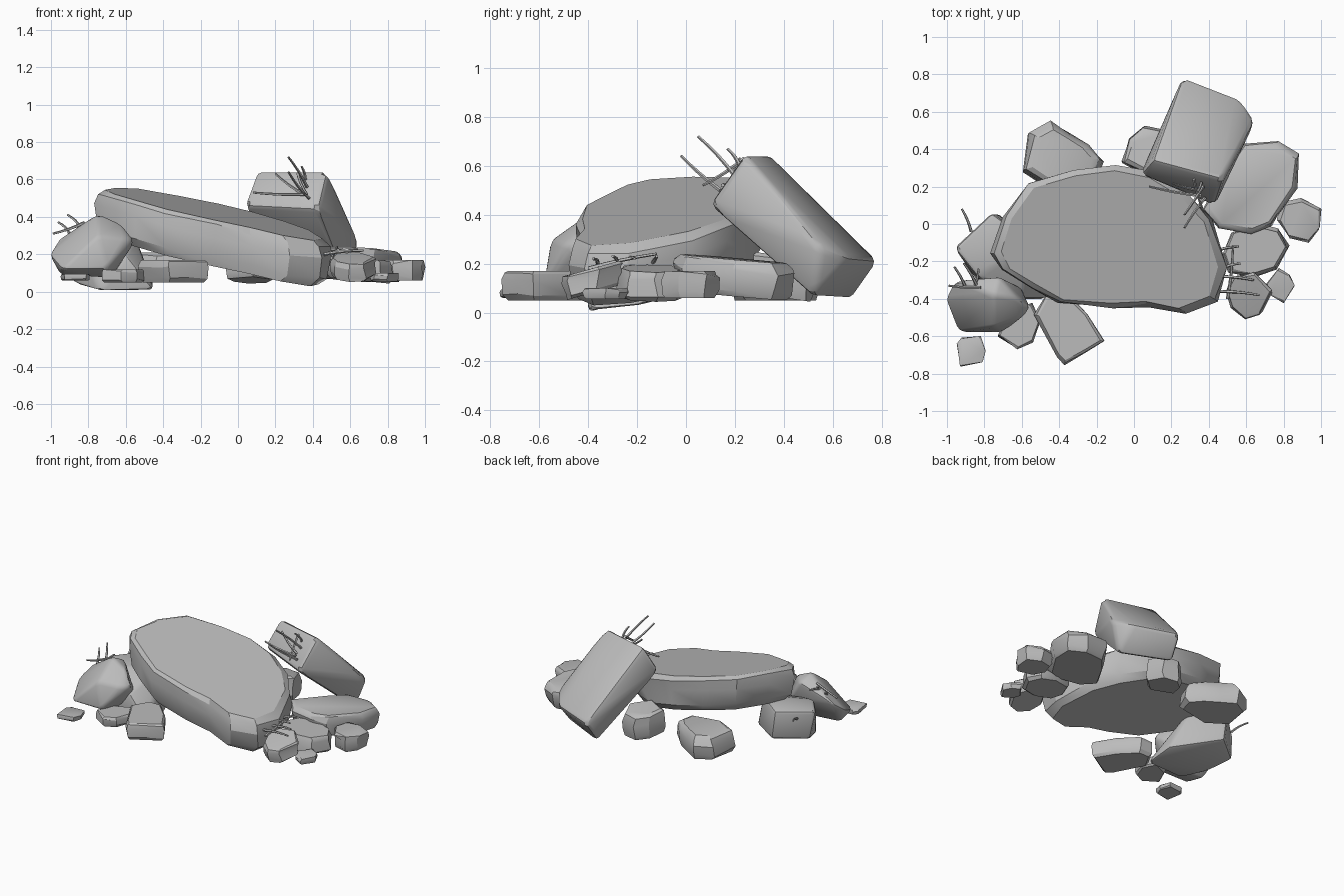
import bpy
import bmesh
import math
import random
from mathutils import Vector

random.seed(4)

default_cube = bpy.data.objects.get("Cube")
if default_cube:
    bpy.data.objects.remove(default_cube, do_unlink=True)


def make_material(name, colour):
    material = bpy.data.materials.new(name)
    material.use_nodes = True
    material.diffuse_color = colour
    shader = material.node_tree.nodes["Principled BSDF"]
    shader.inputs["Base Color"].default_value = colour
    shader.inputs["Roughness"].default_value = 0.9
    return material


stone = make_material("stone grey", (0.5, 0.5, 0.5, 1))


def finish(name, bm, angle=28):
    """Turn a bmesh into a stone object with crisp creases."""
    bmesh.ops.recalc_face_normals(bm, faces=bm.faces)
    mesh = bpy.data.meshes.new(name)
    bm.to_mesh(mesh)
    bm.free()
    mesh.materials.append(stone)
    obj = bpy.data.objects.new(name, mesh)
    bpy.context.collection.objects.link(obj)
    bpy.ops.object.select_all(action="DESELECT")
    bpy.context.view_layer.objects.active = obj
    obj.select_set(True)
    bpy.ops.object.shade_smooth_by_angle(angle=math.radians(angle))
    return obj


# Ring profiles of worn stones: outline scale, height fraction
WORN = ((.88, 0), (.97, .2), (1, .7), (.96, .92), (.89, 1))
SHARP = ((.89, 0), (.97, .2), (1, .65), (.98, .9), (.92, 1))
DOMED = ((.9, 0), (1, .2), (.97, .6), (.88, .9), (.74, 1))


def slab(name, outline, top, thickness, slope_x=0, slope_y=0, rough=.01, profile=WORN):
    """Loft a worn slab from its plan outline; top is its height at the middle."""
    bm = bmesh.new()
    points = [Vector(p) for p in outline]
    middle = sum(points, Vector((0, 0))) / len(points)
    rings = []
    for scale, level in profile:
        ring = []
        for p in points:
            offset = (p - middle) * scale
            z = top - thickness * (1 - level)
            z += slope_x * offset.x + slope_y * offset.y
            jitter = rough if 0 < level < 1 else 0
            q = middle + offset
            ring.append(bm.verts.new((
                q.x + random.uniform(-jitter, jitter),
                q.y + random.uniform(-jitter, jitter),
                z + random.uniform(-jitter, jitter))))
        rings.append(ring)
    count = len(points)
    for low, high in zip(rings, rings[1:]):
        for i in range(count):
            j = (i + 1) % count
            bm.faces.new((low[i], low[j], high[j], high[i]))
    bm.faces.new(rings[0])
    bm.faces.new(rings[-1])
    return finish(name, bm)


def boulder(name, corners, chamfer):
    """Wrap a few corners in a convex hull and wear down its edges."""
    bm = bmesh.new()
    for corner in corners:
        bm.verts.new(corner)
    bmesh.ops.convex_hull(bm, input=bm.verts)
    bmesh.ops.dissolve_limit(bm, angle_limit=math.radians(12),
                             verts=bm.verts, edges=bm.edges)
    bmesh.ops.bevel(bm, geom=bm.edges[:], offset=chamfer, segments=2,
                    profile=.5, affect="EDGES", clamp_overlap=True)
    return finish(name, bm)


def twig(name, start, end, radius=.009, bend=.007, sides=5):
    """Sweep a bent, tapering stick between two points."""
    start, end = Vector(start), Vector(end)
    axis = (end - start).normalized()
    side = axis.orthogonal().normalized()
    other = axis.cross(side)
    bm = bmesh.new()
    rings = []
    for step in range(5):
        t = step / 4
        centre = start.lerp(end, t) + side * bend * math.sin(math.pi * t)
        width = radius * (1 - t / 3)
        rings.append([bm.verts.new(centre + width * (
            side * math.cos(k * math.tau / sides) + other * math.sin(k * math.tau / sides)))
            for k in range(sides)])
    for low, high in zip(rings, rings[1:]):
        for k in range(sides):
            m = (k + 1) % sides
            bm.faces.new((low[k], low[m], high[m], high[k]))
    bm.faces.new(rings[0])
    bm.faces.new(rings[-1])
    return finish(name, bm, 60)


# Great tilted slab in the middle
slab("main_slab", [
    (-.76, -.15), (-.7, .04), (-.57, .22), (-.33, .29), (-.1, .32), (.1, .28),
    (.28, .17), (.42, .02), (.5, -.24), (.45, -.41), (.27, -.48), (.08, -.44),
    (-.12, -.45), (-.4, -.43), (-.56, -.34), (-.71, -.25)],
    .425, .25, -.215, .13, profile=SHARP)

# Leaning block at the back
boulder("leaning_block", [
    (.03, .26, .46), (.43, .09, .44), (.1, .34, .65), (.48, .24, .65),
    (.26, .79, .21), (.57, .67, .22), (.65, .55, .27),
    (.24, .68, .05), (.58, .52, .06)], .028)

# Leaning rock at the left and the one propping it up
boulder("left_leaning_rock", [
    (-1.01, -.4, .2), (-.94, -.58, .12), (-.7, -.58, .12), (-.55, -.45, .27),
    (-.62, -.4, .36), (-.75, -.38, .42), (-.75, -.55, .3), (-.6, -.5, .28),
    (-.72, -.28, .37), (-.96, -.3, .28),
    (-.95, -.42, .09), (-.68, -.42, .07), (-.6, -.34, .2)], .018)
boulder("left_prop_rock", [
    (-.86, -.28, .04), (-.74, -.4, 0), (-.45, -.4, .01), (-.45, -.18, .03),
    (-.73, .06, .09), (-.93, -.1, .08), (-.96, -.13, .28), (-.76, .06, .3),
    (-.84, -.28, .28), (-.55, -.1, .3), (-.6, -.4, .2)], .022)

# Flat stones round the back
slab("back_stone", [
    (-.6, .28), (-.56, .49), (-.45, .55), (-.35, .49), (-.24, .42),
    (-.17, .34), (-.2, .23), (-.45, .18)], .21, .16, profile=DOMED)
slab("back_wedge_stone", [
    (-.07, .33), (-.03, .45), (.05, .52), (.16, .5), (.2, .36), (.08, .25)],
    .23, .17, 0, -.15, profile=DOMED)

# Stones along the right
slab("right_flat_stone", [
    (.37, .08), (.5, .3), (.6, .42), (.77, .44), (.89, .37), (.87, .2),
    (.73, -.01), (.63, -.05), (.45, -.02)], .22, .15, -.02, -.08)
slab("right_end_stone", [
    (.77, .02), (.8, .11), (.9, .13), (1, .08), (.99, -.03), (.94, -.1),
    (.82, -.07)], .17, .11)
slab("right_middle_stone", [
    (.47, -.16), (.52, -.04), (.66, 0), (.78, -.03), (.83, -.12),
    (.76, -.24), (.63, -.28), (.5, -.25)], .18, .12, -.1, 0)
slab("right_front_stone", [
    (.49, -.36), (.53, -.28), (.65, -.26), (.74, -.36), (.68, -.48),
    (.6, -.5), (.52, -.45)], .18, .1, 0, .28)
slab("right_pebble", [
    (.71, -.32), (.77, -.24), (.83, -.27), (.86, -.33), (.8, -.42), (.73, -.38)],
    .1, .045, rough=.005)

# Stones along the front
slab("front_block", [
    (-.53, -.48), (-.46, -.36), (-.37, -.36), (-.25, -.48), (-.16, -.63),
    (-.26, -.69), (-.37, -.75), (-.41, -.71)], .17, .12, rough=.006)
slab("front_small_stone", [
    (-.73, -.6), (-.67, -.47), (-.55, -.42), (-.5, -.52), (-.54, -.63),
    (-.62, -.67)], .12, .07, rough=.007)
slab("front_pebble", [
    (-.95, -.64), (-.92, -.61), (-.82, -.6), (-.79, -.68), (-.81, -.74),
    (-.93, -.76)], .095, .035, rough=.004)

# Twigs: start and tip of each
TWIGS = {
    "block_twig": [
        ((.36, .15, .52), (.08, .2, .53)), ((.37, .2, .56), (.27, .05, .72)),
        ((.38, .14, .5), (.27, -.02, .64)), ((.35, .18, .52), (.2, .22, .63)),
        ((.32, .24, .63), (.37, .07, .52)), ((.36, .22, .6), (.34, .17, .67))],
    "left_twig": [
        ((-.84, -.33, .34), (-.91, -.21, .41)), ((-.9, -.34, .31), (-.96, -.23, .37)),
        ((-.82, -.34, .37), (-.99, -.33, .31)), ((-.86, -.35, .33), (-.83, -.24, .36)),
        ((-.87, -.04, .24), (-.92, .08, .28))],
    "right_twig": [
        ((.45, -.14, .2), (.56, -.12, .23)), ((.46, -.36, .2), (.67, -.38, .22)),
        ((.5, -.4, .18), (.53, -.12, .24)), ((.46, -.24, .22), (.57, -.21, .22)),
        ((.46, -.28, .2), (.64, -.3, .23))],
}
for name, sticks in TWIGS.items():
    for number, (start, end) in enumerate(sticks, 1):
        twig(f"{name}_{number}", start, end)
